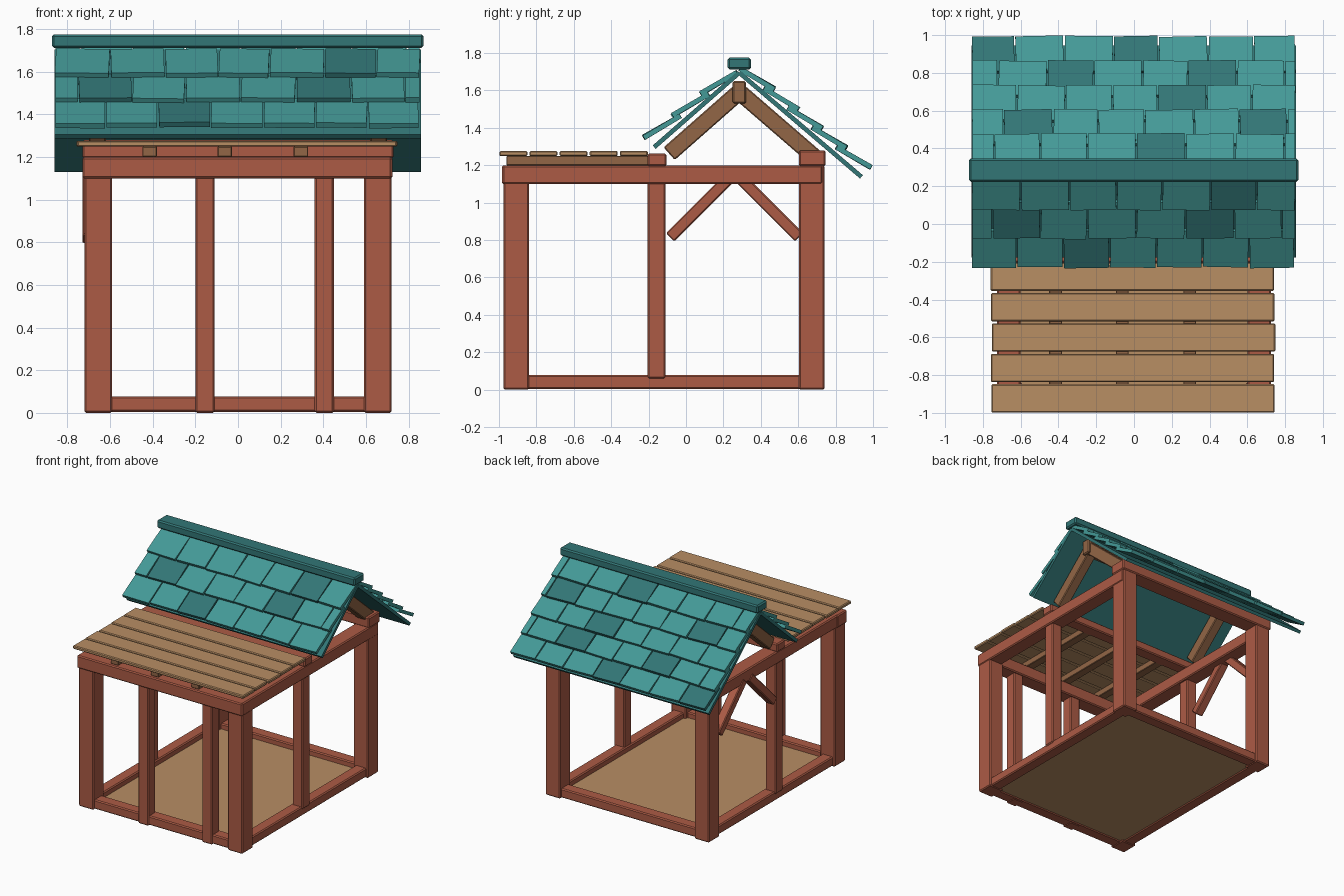
import bpy, math, random
from mathutils import Matrix, Vector

random.seed(4)
if "Cube" in bpy.data.objects:
    bpy.data.objects.remove(bpy.data.objects["Cube"])


def material(name, rgb):
    # sRGB bytes to linear
    lin = [((c / 255 + 0.055) / 1.055) ** 2.4 for c in rgb] + [1]
    m = bpy.data.materials.new(name)
    m.use_nodes = True
    m.diffuse_color = lin
    m.node_tree.nodes["Principled BSDF"].inputs["Base Color"].default_value = lin
    return m


RED = material("red_timber", (172, 91, 69))
TAN = material("tan_plank", (184, 142, 100))
BROWN = material("brown_rafter", (146, 102, 70))
TEAL = material("teal_shingle", (68, 154, 151))
DARK = material("dark_teal", (50, 118, 118))


def add_mesh(name, verts, mat, bevel):
    faces = [(0, 1, 3, 2), (4, 6, 7, 5), (0, 4, 5, 1), (2, 3, 7, 6), (0, 2, 6, 4), (1, 5, 7, 3)]
    me = bpy.data.meshes.new(name)
    me.from_pydata(verts, [], faces)
    me.materials.append(mat)
    ob = bpy.data.objects.new(name, me)
    bpy.context.collection.objects.link(ob)
    if bevel:
        mod = ob.modifiers.new("Bevel", "BEVEL")
        mod.width = bevel
        mod.segments = 1
    return ob


def box(name, x, y, z, mat, bevel=0.008):
    """Box from (min, max) ranges."""
    return add_mesh(name, [(a, b, c) for a in x for b in y for c in z], mat, bevel)


def sloped(name, x, p, q, thick, mat, bevel=0.006, twist=0.0):
    """Bar across range x whose centre line runs from p to q in the (y, z) plane."""
    a, b = Vector((0, *p)), Vector((0, *q))
    along = (b - a).normalized()
    normal = Vector((1, 0, 0)).cross(along)
    mid = (a + b) / 2 + Vector((sum(x) / 2, 0, 0))
    turn = Matrix.Rotation(twist, 3, normal)
    half, w, t = (b - a).length / 2, (x[1] - x[0]) / 2, thick / 2
    verts = [mid + turn @ Vector((i * w, 0, 0)) + turn @ along * (j * half) + normal * (k * t)
             for i in (-1, 1) for j in (-1, 1) for k in (-1, 1)]
    return add_mesh(name, verts, mat, bevel)


def side_range(s, lo, hi):
    return sorted((s * lo, s * hi))


# Posts, side sills and side top beams, mirrored left and right
for s, side in ((1, "left"), (-1, "right")):
    outer = side_range(s, 0.59, 0.72)
    box(f"front_post_{side}", outer, (-0.975, -0.84), (0, 1.11), RED)
    box(f"back_post_{side}", outer, (0.605, 0.74), (0, 1.2), RED)
    box(f"middle_post_{side}", side_range(s, 0.62, 0.712), (-0.205, -0.11), (0.06, 1.11), RED)
    box(f"side_sill_{side}", side_range(s, 0.61, 0.703), (-0.9, 0.66), (0.005, 0.078), RED)
    box(f"side_beam_{side}", side_range(s, 0.6, 0.725), (-0.98, 0.73), (1.1, 1.2), RED)

# Cross timbers
box("front_sill", (-0.65, 0.65), (-0.96, -0.865), (0.005, 0.078), RED)
box("back_sill", (-0.65, 0.65), (0.63, 0.725), (0.005, 0.078), RED)
box("front_beam", (-0.73, 0.722), (-0.985, -0.86), (1.1, 1.2), RED)
box("middle_plate", (-0.73, 0.73), (-0.205, -0.105), (1.195, 1.262), RED)
box("back_plate", (-0.73, 0.73), (0.605, 0.745), (1.195, 1.28), RED)
for i, x in enumerate((-0.155, 0.405)):
    box(f"front_stud_{i + 1}", (x - 0.045, x + 0.045), (-0.97, -0.875), (0, 1.11), RED)

# Floor
box("floor", (-0.64, 0.64), (-0.9, 0.66), (0.012, 0.035), TAN, 0)

# Diagonal braces on the right side
for name, low, high in (("front_brace", -0.085, 0.225), ("back_brace", 0.605, 0.295)):
    sloped(name, (-0.73, -0.66), (low, 0.815), (high, 1.125), 0.062, RED)

# Deck joists and planks
for i, x in enumerate((-0.415, -0.062, 0.295)):
    box(f"deck_joist_{i + 1}", (x - 0.034, x + 0.034), (-0.96, -0.13), (1.2, 1.25), BROWN, 0.004)
for i in range(5):
    y = -0.998 + i * 0.161
    shift = random.uniform(-0.01, 0.01)
    box(f"deck_plank_{i + 1}", (-0.75 + shift, 0.75 + shift), (y, y + 0.15), (1.249, 1.276), TAN, 0.006)

# Rafters and ridge beam
RIDGE = 0.285
box("ridge_beam", (-0.72, 0.72), (RIDGE - 0.036, RIDGE + 0.036), (1.53, 1.65), BROWN)
for s, side in ((1, "left"), (-1, "right")):
    x = side_range(s, 0.62, 0.7)
    sloped(f"front_rafter_{side}", x, (RIDGE, 1.592), (-0.09, 1.262), 0.09, BROWN)
    sloped(f"back_rafter_{side}", x, (0.69, 1.242), (RIDGE, 1.592), 0.09, BROWN)

# Roof sheets and ridge cap
sloped("front_roof_sheet", (-0.86, 0.858), (RIDGE, 1.695), (-0.17, 1.297), 0.024, DARK, 0)
sloped("back_roof_sheet", (-0.86, 0.858), (0.938, 1.138), (RIDGE, 1.695), 0.024, DARK, 0)
box("ridge_cap", (-0.873, 0.87), (RIDGE - 0.062, RIDGE + 0.062), (1.712, 1.776), DARK, 0.01)


def shingle_row(name, low, run, first, dark):
    """One course: low is the (y, z) of the lower edge, run the signed reach toward the ridge."""
    left, right, i = -0.86, -0.86 + first, 0
    while left < 0.84:
        drop = random.uniform(-0.006, 0.006)
        a = (low[0] - math.copysign(drop, run), low[1] + drop / 2)
        b = (low[0] + run, low[1] + abs(run) * 0.6)
        p, q = (b, a) if run > 0 else (a, b)
        wide = right - left > 0.15
        sloped(f"{name}_{i + 1}", (left + 0.004, right - 0.004), p, q, 0.026,
               DARK if i in dark else TEAL, 0, random.uniform(-0.03, 0.03) if wide else 0)
        left, right, i = right, min(right + 0.25 + random.uniform(-0.012, 0.012), 0.856), i + 1


# Shingle courses from the ridge down: first width, dark shingles
front_rows = ((0.26, {5}), (0.11, {1, 5}), (0.24, {2}))
back_rows = ((0.12, {4}), (0.17, {1, 6}), (0.24, {4}), (0.14, {2, 5}), (0.23, {0, 3}))
for i, (first, dark) in enumerate(front_rows):
    shingle_row(f"front_shingle_{i + 1}", (0.083 - i * 0.152, 1.583 - i * 0.117), 0.19, first, dark)
for i, (first, dark) in enumerate(back_rows):
    shingle_row(f"back_shingle_{i + 1}", (0.468 + i * 0.129, 1.608 - i * 0.105), -0.18, first, dark)
